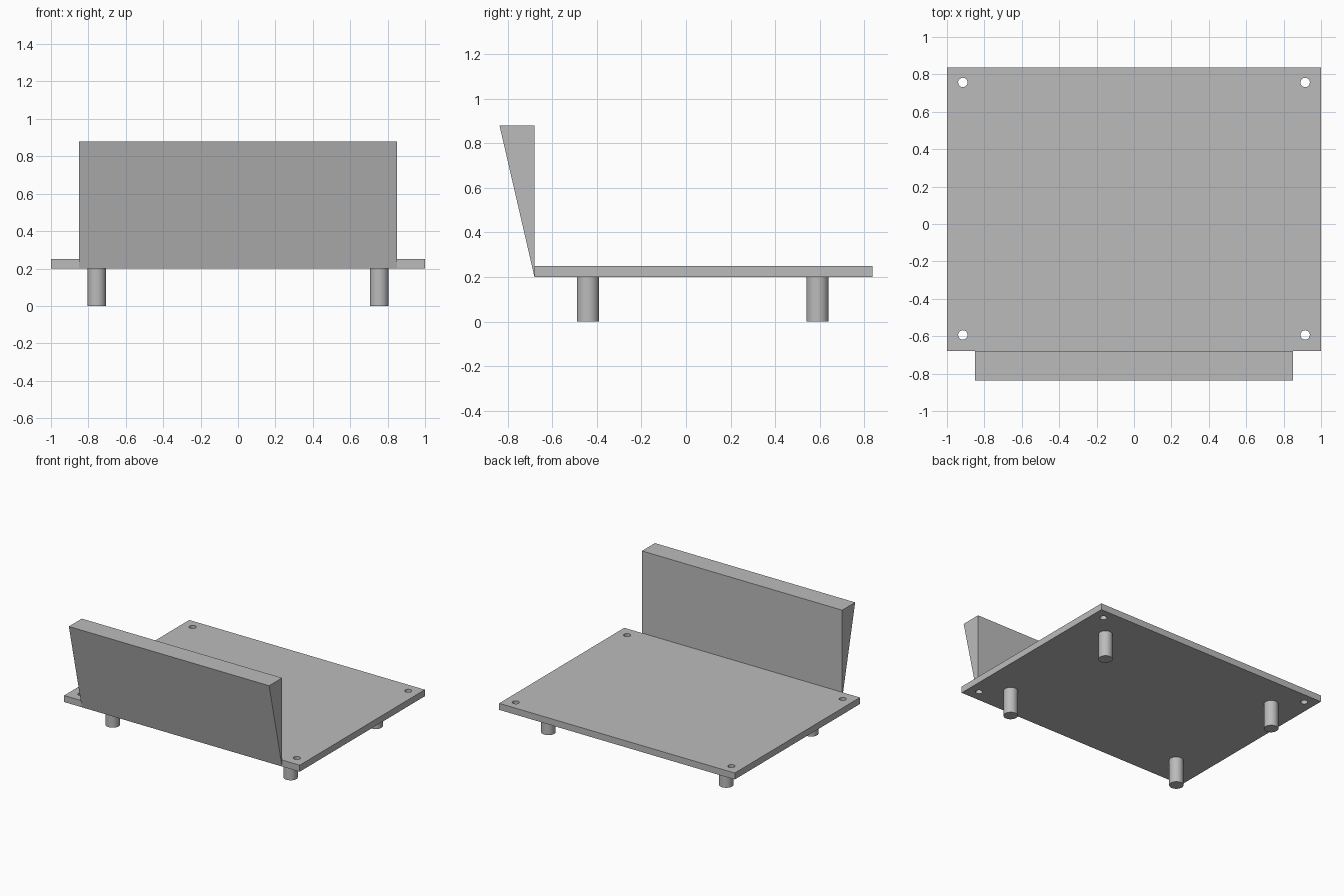
import bpy
import bmesh

cube = bpy.data.objects.get("Cube")
if cube:
    bpy.data.objects.remove(cube, do_unlink=True)

grey = bpy.data.materials.new("mid grey")
grey.use_nodes = True
colour = (0.5, 0.5, 0.5, 1)
grey.diffuse_color = colour
grey.node_tree.nodes["Principled BSDF"].inputs["Base Color"].default_value = colour

FRONT, BACK = -0.68, 0.837
BOTTOM, TOP = 0.2, 0.25


def extruded(name, profile, vector):
    """Extrude a closed flat profile along a vector."""
    bm = bmesh.new()
    face = bm.faces.new([bm.verts.new(p) for p in profile])
    grown = bmesh.ops.extrude_face_region(bm, geom=[face])["geom"]
    verts = [v for v in grown if isinstance(v, bmesh.types.BMVert)]
    bmesh.ops.translate(bm, verts=verts, vec=vector)
    bmesh.ops.recalc_face_normals(bm, faces=bm.faces)
    mesh = bpy.data.meshes.new(name)
    bm.to_mesh(mesh)
    bm.free()
    obj = bpy.data.objects.new(name, mesh)
    bpy.context.collection.objects.link(obj)
    mesh.materials.append(grey)
    return obj


def cylinder(name, radius, x, y, low, high):
    bpy.ops.mesh.primitive_cylinder_add(
        vertices=48, radius=radius, depth=high - low,
        location=(x, y, (low + high) / 2))
    obj = bpy.context.object
    obj.name = name
    obj.data.materials.append(grey)
    bpy.ops.object.shade_smooth_by_angle()
    return obj


# Base plate
plate = extruded("base_plate",
                 [(-1, FRONT, BOTTOM), (1, FRONT, BOTTOM),
                  (1, BACK, BOTTOM), (-1, BACK, BOTTOM)],
                 (0, 0, TOP - BOTTOM))

# Wedge-shaped front panel, tapering to an edge at the plate underside
extruded("front_panel",
         [(-0.85, FRONT, BOTTOM), (-0.85, FRONT, 0.88), (-0.85, -0.837, 0.88)],
         (1.7, 0, 0))

# Legs and corner screw holes
for side, sx in (("right", -1), ("left", 1)):
    for end, leg_y, hole_y in (("front", -0.44, -0.593), ("back", 0.59, 0.757)):
        cylinder(f"{end}_{side}_leg", 0.05, sx * 0.755, leg_y, 0, BOTTOM)
        cutter = cylinder(f"{end}_{side}_hole_cutter", 0.025,
                          sx * 0.915, hole_y, BOTTOM - 0.1, TOP + 0.1)
        cutter.hide_render = True
        cutter.hide_set(True)
        cut = plate.modifiers.new(f"{end}_{side}_hole", "BOOLEAN")
        cut.operation = "DIFFERENCE"
        cut.solver = "EXACT"
        cut.object = cutter
